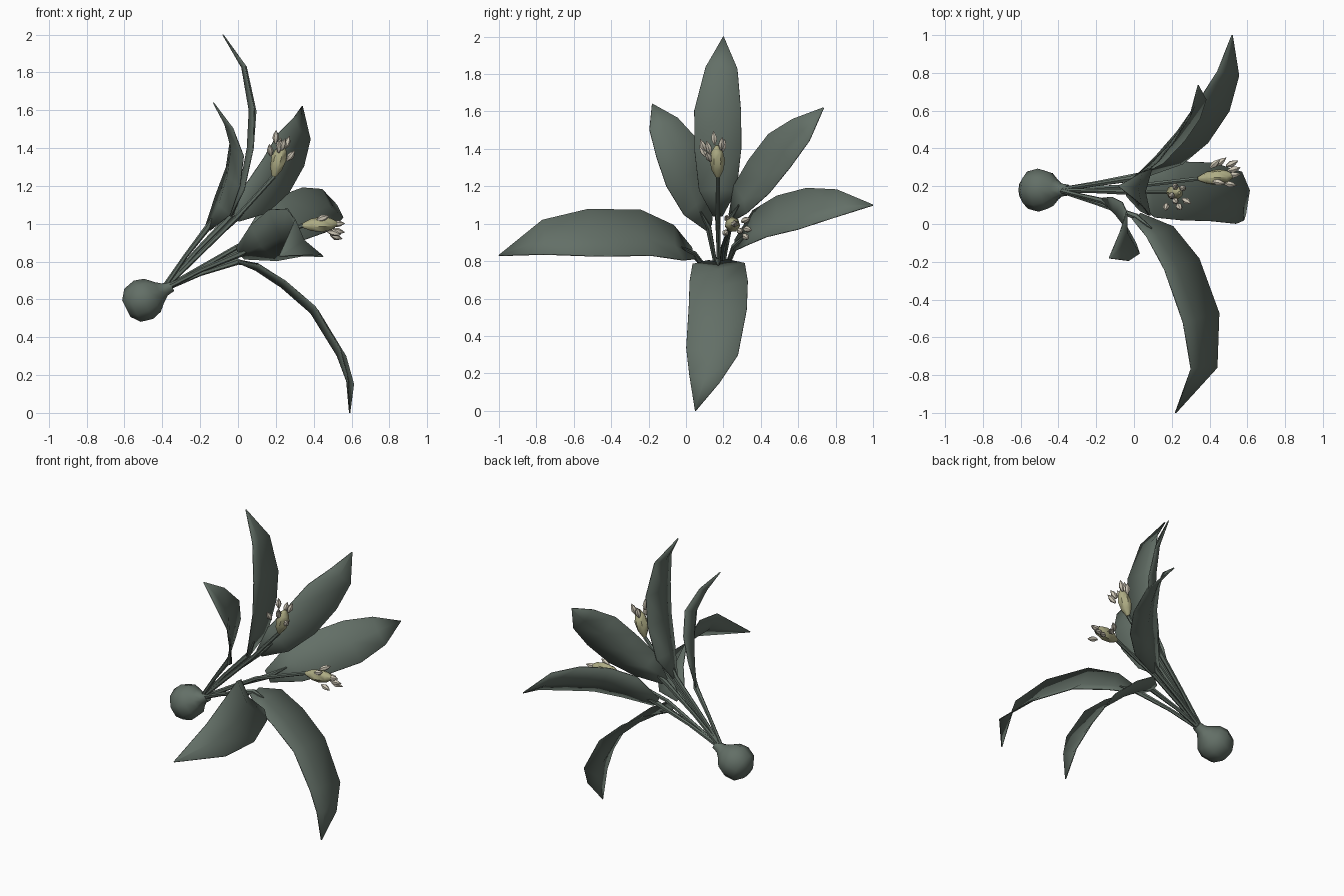
import bpy, bmesh, math
from mathutils import Vector as V

if "Cube" in bpy.data.objects:
    bpy.data.objects.remove(bpy.data.objects["Cube"])


def material(name, col):
    m = bpy.data.materials.new(name)
    m.diffuse_color = (*col, 1)
    m.use_nodes = True
    m.node_tree.nodes["Principled BSDF"].inputs["Base Color"].default_value = m.diffuse_color
    return m


GREEN = material("dull_green", (0.125, 0.16, 0.135))
OLIVE = material("pale_olive", (0.42, 0.41, 0.23))
CREAM = material("cream", (0.62, 0.57, 0.47))
AXIS = V((0.8, 0, 0.6))          # direction the whole plant leans
NECK = V((-0.40, 0.18, 0.65))    # where every stalk leaves the bulb


def finish(name, bm, mat, angle=50):
    me = bpy.data.meshes.new(name)
    bmesh.ops.recalc_face_normals(bm, faces=bm.faces)
    bm.to_mesh(me)
    bm.free()
    ob = bpy.data.objects.new(name, me)
    bpy.context.collection.objects.link(ob)
    me.materials.append(mat)
    bpy.ops.object.select_all(action='DESELECT')
    bpy.context.view_layer.objects.active = ob
    ob.select_set(True)
    bpy.ops.object.shade_smooth_by_angle(angle=math.radians(angle))
    return ob


def tube(name, pts, radii, mat, sides=6):
    """Skin rings of the given radii along a path, closing both ends."""
    bm = bmesh.new()
    pts = [V(p) for p in pts]
    rings = []
    for i, (p, r) in enumerate(zip(pts, radii)):
        t = (pts[min(i + 1, len(pts) - 1)] - pts[max(i - 1, 0)]).normalized()
        u = t.cross(V((0, 1, 0.05))).normalized()
        w = t.cross(u)
        rings.append([bm.verts.new(p + r * (u * math.cos(a) + w * math.sin(a)))
                      for a in (2 * math.pi * k / sides for k in range(sides))])
    for a, b in zip(rings, rings[1:]):
        for k in range(sides):
            n = (k + 1) % sides
            bm.faces.new((a[k], a[n], b[n], b[k]))
    bm.faces.new(rings[0])
    bm.faces.new(rings[-1])
    return finish(name, bm, mat)


def lathe(name, start, end, profile, mat, sides=6):
    """Turned shape along a line; profile = (fraction, radius)."""
    s, e = V(start), V(end)
    return tube(name, [s.lerp(e, f) for f, r in profile],
                [r for f, r in profile], mat, sides)


def leaf(name, pts, widths, fold=0.03):
    """Blade folded along its midrib, facing the plant axis."""
    bm = bmesh.new()
    pts = [V(p) for p in pts]
    rows = []
    for i, (p, h) in enumerate(zip(pts, widths)):
        t = (pts[min(i + 1, len(pts) - 1)] - pts[max(i - 1, 0)]).normalized()
        w = t.cross(AXIS).normalized()
        n = w.cross(t)
        if n.dot(AXIS) < 0:
            n = -n
        f = n * fold * h / 0.12
        rows.append([bm.verts.new(p + w * h * s + f * (abs(s) - 0.5))
                     for s in (-1, 0, 1)])
    for a, b in zip(rows, rows[1:]):
        for k in range(2):
            bm.faces.new((a[k], a[k + 1], b[k + 1], b[k]))
    ob = finish(name, bm, GREEN)
    mod = ob.modifiers.new("thickness", 'SOLIDIFY')
    mod.thickness = 0.006
    mod.offset = 0
    # stalk from the bulb to the blade
    mid = NECK.lerp(pts[0], 0.5) + V((0, 0, 0.01))
    tube(name + "_stalk", [NECK, mid, pts[0], pts[0].lerp(pts[1], 0.7)],
         [0.014, 0.012, 0.017, 0.004], GREEN)


# bulb with its neck
lathe("bulb", (-0.59, 0.18, 0.55), (-0.35, 0.18, 0.67),
      [(0, 0.05), (0.14, 0.1), (0.38, 0.116), (0.58, 0.1), (0.73, 0.06),
       (0.85, 0.036), (1, 0.03)], GREEN, 9)

# six leaves
W = [0.025, 0.1, 0.125, 0.125, 0.085, 0.002]
leaf("top_leaf", [(-0.04, 0.17, 1.04), (0.02, 0.17, 1.18), (0.065, 0.17, 1.4),
                  (0.075, 0.17, 1.6), (0.03, 0.19, 1.83), (-0.08, 0.2, 2.0)], W)
leaf("upper_front_leaf", [(-0.16, 0.12, 0.98), (-0.09, 0.06, 1.1), (-0.04, 0, 1.25),
                          (-0.02, -0.05, 1.4), (-0.06, -0.12, 1.53),
                          (-0.13, -0.18, 1.64)], W)
leaf("upper_back_leaf", [(-0.01, 0.24, 1.03), (0.09, 0.3, 1.13), (0.19, 0.4, 1.25),
                         (0.27, 0.51, 1.39), (0.33, 0.62, 1.5), (0.34, 0.735, 1.62)], W)
leaf("back_leaf", [(0.04, 0.26, 0.88), (0.18, 0.35, 0.97), (0.3, 0.47, 1.03),
                   (0.41, 0.63, 1.07), (0.49, 0.8, 1.1), (0.52, 1.0, 1.1)],
     [0.04, 0.12, 0.14, 0.14, 0.095, 0.002])
leaf("front_leaf", [(0.01, 0.04, 0.84), (0.13, -0.05, 0.89), (0.24, -0.22, 0.94),
                    (0.34, -0.5, 0.94), (0.36, -0.76, 0.92), (0.22, -1.0, 0.83)],
     [0.04, 0.12, 0.155, 0.16, 0.115, 0.002])
leaf("drooping_leaf", [(0, 0.17, 0.8), (0.1, 0.175, 0.77), (0.24, 0.175, 0.68),
                       (0.4, 0.17, 0.54), (0.54, 0.14, 0.31), (0.585, 0.1, 0.17),
                       (0.59, 0.05, 0.0)],
     [0.05, 0.14, 0.155, 0.155, 0.14, 0.085, 0.002])

# two flower spikes, each with a stalk, a bud and small petals
flowers = {
    "upper": ([(-0.01, 0.17, 1.03), (0.19, 0.17, 1.25)], (0.24, 0.165, 1.42),
              [(0.2, 0.15, 1.46), (0.17, 0.09, 1.39), (0.24, 0.09, 1.42),
               (0.26, 0.19, 1.43), (0.28, 0.12, 1.36), (0.22, 0.2, 1.42),
               (0.22, 0.12, 1.41)]),
    "lower": ([(0, 0.2, 0.88), (0.34, 0.24, 0.99)], (0.53, 0.255, 1.0),
              [(0.43, 0.32, 1.02), (0.46, 0.33, 0.97), (0.53, 0.29, 0.96),
               (0.51, 0.21, 0.95), (0.52, 0.32, 0.93), (0.45, 0.22, 1.03),
               (0.53, 0.26, 1.0)]),
}
for name, (path, tip, petals) in flowers.items():
    base = V(path[-1])
    tube(name + "_flower_stalk", [NECK] + path, [0.014, 0.013, 0.012], GREEN)
    lathe(name + "_bud", base, tip,
          [(0, 0.012), (0.25, 0.034), (0.55, 0.042), (0.8, 0.032), (1, 0.008)], OLIVE, 7)
    for i, p in enumerate(petals):
        d = (V(p) - base).normalized() * 0.036
        lathe(f"{name}_petal_{i + 1}", V(p) - d, V(p) + d,
              [(0, 0.006), (0.4, 0.018), (0.65, 0.014), (1, 0.001)], CREAM, 6)
